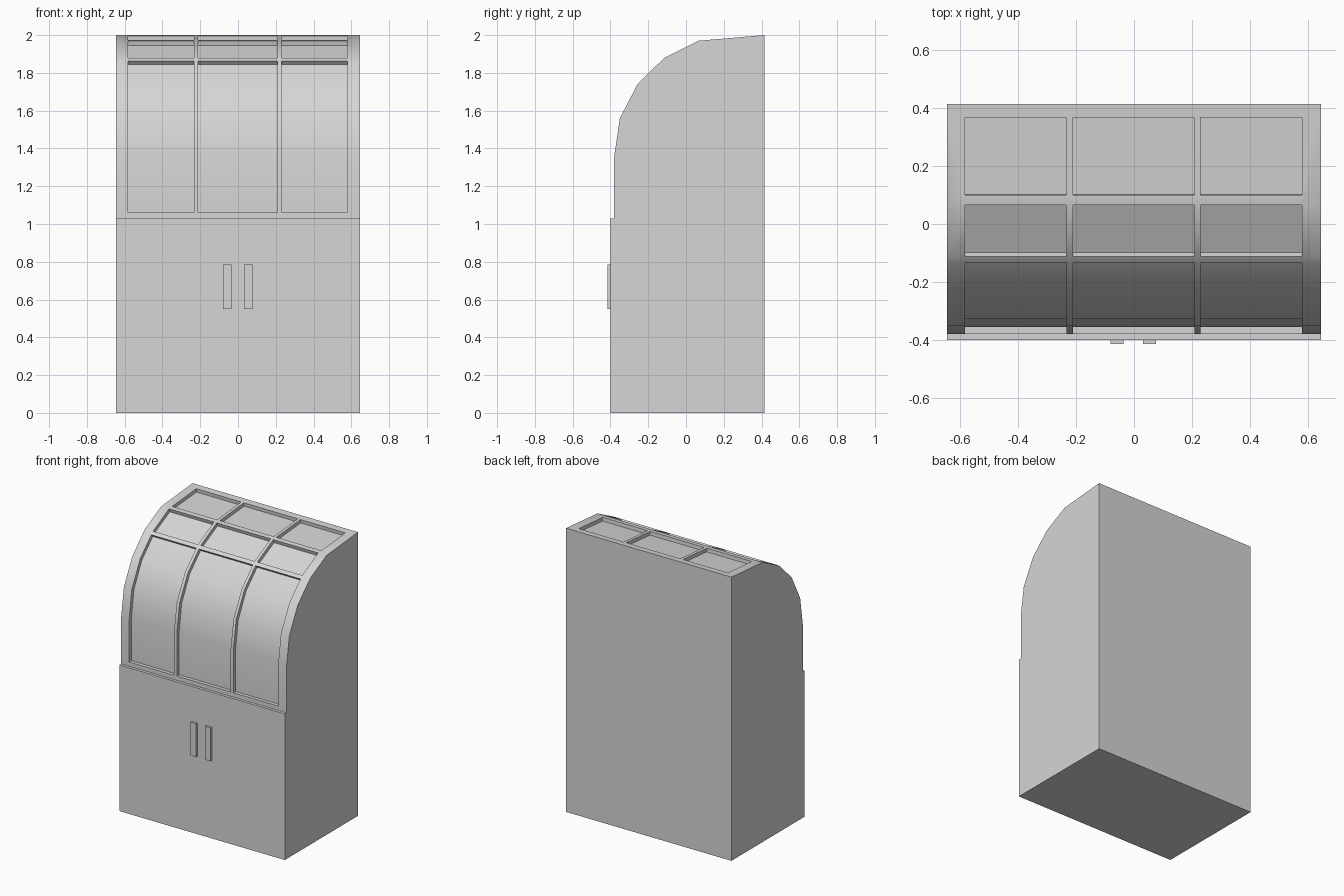
import bpy, bmesh
from mathutils import Vector

cube = bpy.data.objects.get("Cube")
if cube:
    bpy.data.objects.remove(cube)

SHADE = (.67, .67, .67, 1)
grey = bpy.data.materials.new("plain grey")
grey.use_nodes = True
grey.diffuse_color = SHADE
grey.node_tree.nodes["Principled BSDF"].inputs["Base Color"].default_value = SHADE


def finish(bm, name):
    bmesh.ops.recalc_face_normals(bm, faces=bm.faces)
    mesh = bpy.data.meshes.new(name)
    bm.to_mesh(mesh)
    bm.free()
    obj = bpy.data.objects.new(name, mesh)
    bpy.context.collection.objects.link(obj)
    mesh.materials.append(grey)
    return obj


# Side outline (y, z): plinth front, ledge, curved front, top, back
outline = [(-.40, 0), (-.40, 1.03), (-.38, 1.03), (-.38, 1.06), (-.38, 1.36),
           (-.35, 1.56), (-.257, 1.74), (-.133, 1.862), (-.113, 1.88),
           (.065, 1.97), (.10, 1.973), (.367, 1.996), (.415, 2), (.415, 0)]
columns = [-.645, -.583, -.233, -.211, .209, .23, .58, .645]
panel_rows = [range(3, 7), range(8, 9), range(10, 11)]
panel_columns = (1, 3, 5)
DEPTH = .025


def inward(i):
    """Mitred inward offset (y, z) of the outline at point i."""
    a, b, c = (Vector(outline[j]) for j in (i - 1, i, i + 1))
    n1, n2 = (Vector((d.y, -d.x)).normalized() for d in (b - a, c - b))
    n = (n1 + n2).normalized()
    return n * DEPTH / n.dot(n2)


# Cabinet body: outline swept across the column lines, panels pushed inward
bm = bmesh.new()
grid = [[bm.verts.new((x, y, z)) for y, z in outline] for x in columns]
count = len(outline)
cells = {}
for c in range(len(columns) - 1):
    for i in range(count):
        j = (i + 1) % count
        cells[c, i] = bm.faces.new((grid[c][i], grid[c + 1][i],
                                    grid[c + 1][j], grid[c][j]))
bm.faces.new(grid[0])
bm.faces.new(grid[-1][::-1])

for c in panel_columns:
    for row in panel_rows:
        faces = [cells[c, i] for i in row]
        points = range(row.start, row.stop + 1)
        places = {grid[k][i].co.copy().freeze(): i for k in (c, c + 1) for i in points}
        result = bmesh.ops.extrude_face_region(bm, geom=faces)
        for v in result["geom"]:
            if isinstance(v, bmesh.types.BMVert):
                v.co += Vector((0, *inward(places[v.co.copy().freeze()])))
        bmesh.ops.delete(bm, geom=[f for f in faces if f.is_valid], context="FACES")

# Remove the joints between columns that lie on flat faces
bmesh.ops.dissolve_limit(bm, angle_limit=.001, verts=bm.verts, edges=bm.edges)
body = finish(bm, "cabinet_body")
bpy.ops.object.select_all(action="DESELECT")
bpy.context.view_layer.objects.active = body
body.select_set(True)
bpy.ops.object.shade_smooth_by_angle(angle=.524)

# Pair of flat door handles
for side, x in (("right", -.058), ("left", .054)):
    bm = bmesh.new()
    bmesh.ops.create_cube(bm, size=1)
    for v in bm.verts:
        v.co = (x + v.co.x * .045, -.407 + v.co.y * .016, .667 + v.co.z * .235)
    finish(bm, side + "_door_handle")
